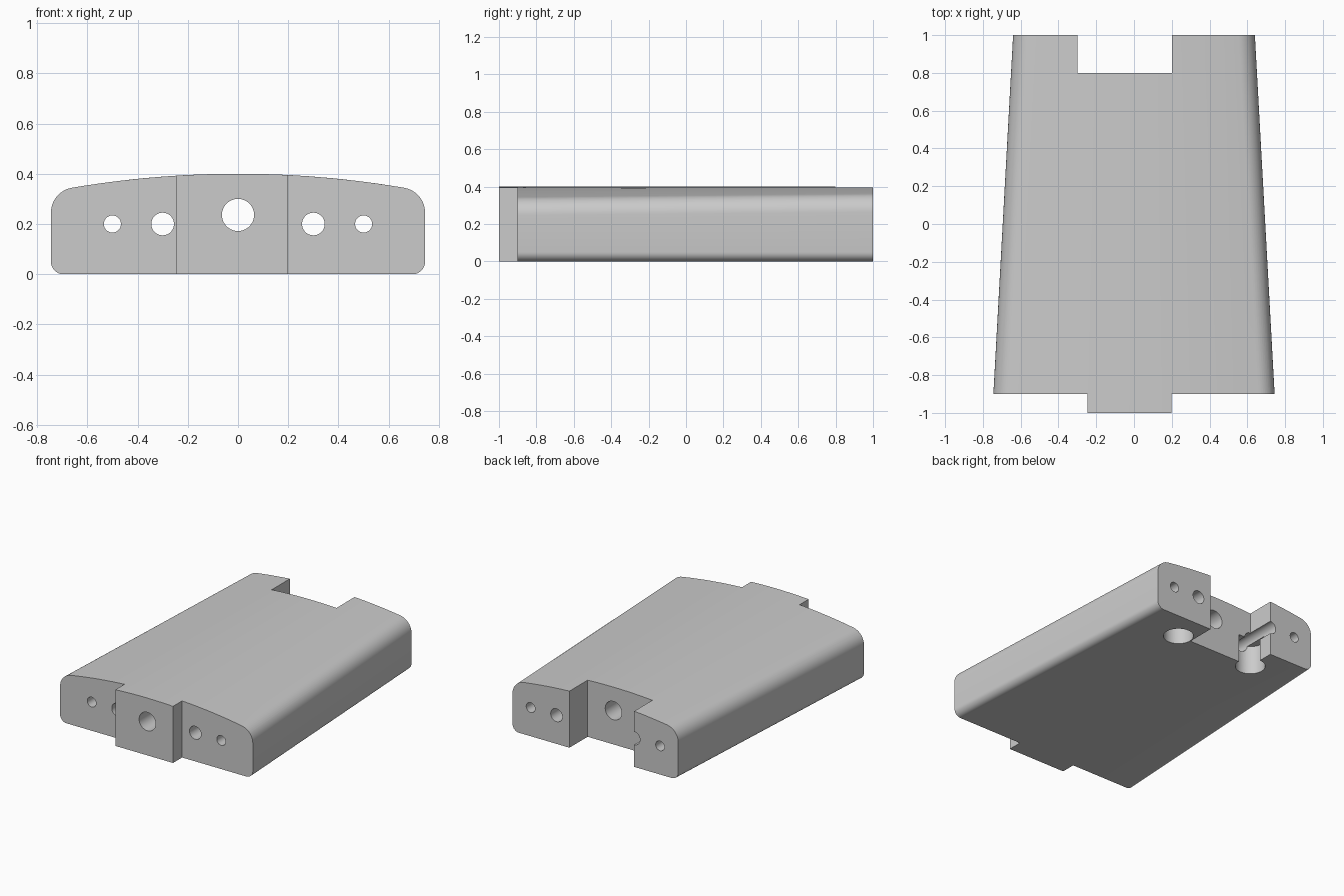
import bpy, bmesh
from math import sin, cos, pi, asin, sqrt, radians
from mathutils import Matrix

cube = bpy.data.objects.get("Cube")
if cube:
    bpy.data.objects.remove(cube, do_unlink=True)

grey = bpy.data.materials.new("light grey")
grey.use_nodes = True
colour = (0.6, 0.6, 0.6, 1)
grey.diffuse_color = colour
grey.node_tree.nodes["Principled BSDF"].inputs["Base Color"].default_value = colour

CROWN_R, HEIGHT = 3.95, 0.4
TOP_R, BOTTOM_R = 0.1, 0.05


def make_object(name, bm):
    bmesh.ops.recalc_face_normals(bm, faces=bm.faces)
    mesh = bpy.data.meshes.new(name)
    bm.to_mesh(mesh)
    bm.free()
    obj = bpy.data.objects.new(name, mesh)
    bpy.context.collection.objects.link(obj)
    return obj


def section(w):
    """Crowned cross-section of half width w: flat base, rounded corners."""
    right = []
    for i in range(9):
        a = -pi / 2 + i * pi / 16
        right.append((w - BOTTOM_R + BOTTOM_R * cos(a), BOTTOM_R + BOTTOM_R * sin(a)))
    # top fillet tangent to both the side and the crown
    cx = w - TOP_R
    tilt = asin(cx / (CROWN_R - TOP_R))
    cz = HEIGHT - CROWN_R + sqrt((CROWN_R - TOP_R) ** 2 - cx ** 2)
    for i in range(13):
        a = (pi / 2 - tilt) * i / 12
        right.append((cx + TOP_R * cos(a), cz + TOP_R * sin(a)))
    for i in range(1, 12):
        a = tilt * (1 - i / 12)
        right.append((CROWN_R * sin(a), HEIGHT - CROWN_R + CROWN_R * cos(a)))
    return right + [(0, HEIGHT)] + [(-x, z) for x, z in reversed(right)]


# Tapered body lofted between its two ends
bm = bmesh.new()
rings = [[bm.verts.new((x, y, z)) for x, z in section(w)]
         for y, w in ((-1, 0.75), (1, 0.64))]
n = len(rings[0])
for i in range(n):
    j = (i + 1) % n
    bm.faces.new((rings[0][i], rings[0][j], rings[1][j], rings[1][i]))
for ring in rings:
    bm.faces.new(ring)
body = make_object("tapered_body", bm)
body.data.materials.append(grey)


def box_cutter(x0, x1, y0, y1):
    bm = bmesh.new()
    bmesh.ops.create_cube(bm, size=1, matrix=Matrix.Translation(
        ((x0 + x1) / 2, (y0 + y1) / 2, 0.2)) @ Matrix.Diagonal((x1 - x0, y1 - y0, 1, 1)))
    return make_object("box_cutter", bm)


def round_cutter(centre, radius, depth, along_y):
    bm = bmesh.new()
    turn = Matrix.Rotation(pi / 2 if along_y else 0, 4, 'X')
    bmesh.ops.create_cone(bm, cap_ends=True, segments=48, radius1=radius, radius2=radius,
                          depth=depth, matrix=Matrix.Translation(centre) @ turn
                          @ Matrix.Rotation(pi / 48, 4, 'Z'))
    return make_object("round_cutter", bm)


# Front shoulders either side of the tab, and the rear notch
cutters = [box_cutter(-1, -0.247, -1.2, -0.9), box_cutter(0.198, 1, -1.2, -0.9),
           box_cutter(-0.3, 0.2, 0.8, 1.2)]
# Lengthwise bores
cutters.append(round_cutter((0, 0, 0.236), 0.064, 3, True))
for side in (-1, 1):
    cutters.append(round_cutter((side * 0.3, 0, 0.2), 0.045, 3, True))
    cutters.append(round_cutter((side * 0.5, 0, 0.2), 0.034, 3, True))
    # blind pocket in the underside
    cutters.append(round_cutter((side * 0.3, 0.8, 0), 0.096, 0.4, False))

bpy.ops.object.select_all(action='DESELECT')
body.select_set(True)
bpy.context.view_layer.objects.active = body
for cutter in cutters:
    cutter.hide_render = True
    cut = body.modifiers.new("cut", 'BOOLEAN')
    cut.operation, cut.solver, cut.object = 'DIFFERENCE', 'EXACT', cutter
    bpy.ops.object.modifier_apply(modifier=cut.name)
    bpy.data.objects.remove(cutter, do_unlink=True)

bpy.ops.object.shade_smooth_by_angle(angle=radians(30))
